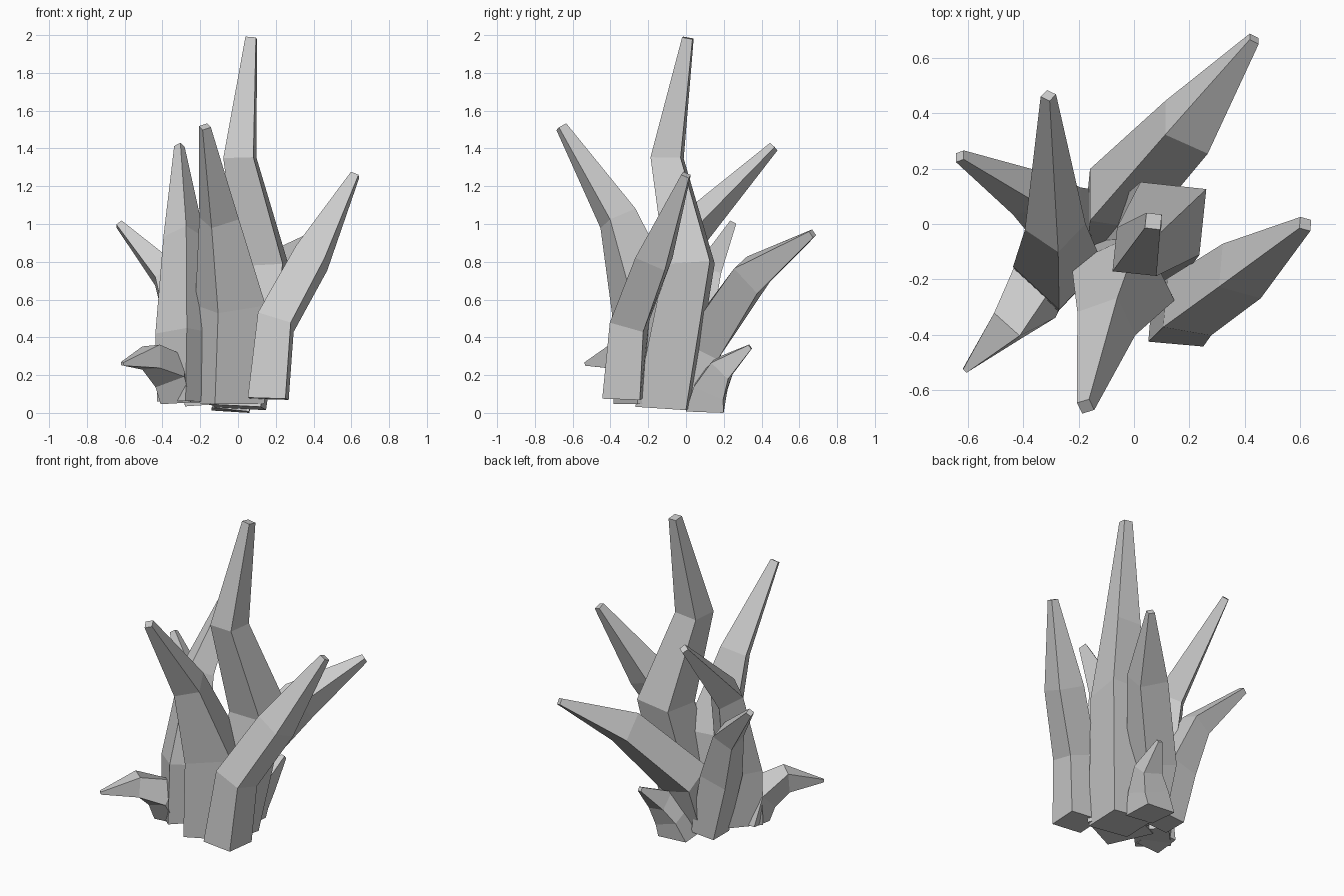
import bpy, bmesh
from math import cos, sin, radians
from mathutils import Vector


def spike(name, yaw, rings):
    """Bent four-sided shard; each ring is (x, y, z, half width)."""
    pts = [Vector(r[:3]) for r in rings]
    dirs = [(b - a).normalized() for a, b in zip(pts, pts[1:])]
    ref = Vector((cos(radians(yaw)), sin(radians(yaw)), 0))
    bm = bmesh.new()
    loops = []
    for i, (p, r) in enumerate(zip(pts, rings)):
        if i == 0:
            n = (dirs[0] + Vector((0, 0, 2))).normalized()
        elif i == len(dirs):
            n = dirs[-1]
        else:
            n = (dirs[i - 1] * 0.4 + dirs[i] * 0.6).normalized()
        u = (ref - n * n.dot(ref)).normalized()
        v = n.cross(u)
        h = r[3]
        loops.append([bm.verts.new(p + u * a * h + v * b * h)
                      for a, b in ((-1, -1), (1, -1), (1, 1), (-1, 1))])
    for lo, hi in zip(loops, loops[1:]):
        for k in range(4):
            m = (k + 1) % 4
            bm.faces.new((lo[k], lo[m], hi[m], hi[k]))
    bm.faces.new(loops[0][::-1])
    bm.faces.new(loops[-1])
    for v in bm.verts:
        v.co.z = max(v.co.z, 0)
    bmesh.ops.recalc_face_normals(bm, faces=bm.faces)
    me = bpy.data.meshes.new(name)
    bm.to_mesh(me)
    bm.free()
    bpy.context.collection.objects.link(bpy.data.objects.new(name, me))


# Tall shards
spike("centre_shard", -6, [(0.0, -0.12, 0.03, 0.135), (0.13, 0.02, 0.79, 0.12),
                           (0.01, -0.10, 1.35, 0.08), (0.07, 0.01, 1.985, 0.028)])
spike("front_shard", 26, [(-0.055, -0.19, 0.05, 0.145), (-0.04, -0.21, 0.57, 0.14),
                          (-0.10, -0.36, 1.03, 0.08), (-0.175, -0.66, 1.515, 0.024)])
spike("right_shard", -5, [(0.16, -0.335, 0.075, 0.10), (0.20, -0.30, 0.48, 0.092),
                          (0.39, -0.17, 0.82, 0.085), (0.62, 0.0, 1.26, 0.022)])
spike("back_left_shard", -44, [(-0.28, -0.17, 0.06, 0.105), (-0.275, -0.15, 0.42, 0.115),
                               (-0.285, -0.01, 0.93, 0.078), (-0.31, 0.465, 1.41, 0.02)])

# Leaning shards at the back and left
spike("back_right_shard", 0, [(-0.08, 0.0, 0.05, 0.09), (-0.06, 0.09, 0.36, 0.105),
                              (0.19, 0.35, 0.73, 0.09), (0.435, 0.67, 0.95, 0.019)])
spike("left_shard", 0, [(-0.20, 0.04, 0.04, 0.08), (-0.28, 0.04, 0.42, 0.09),
                        (-0.38, 0.11, 0.73, 0.068), (-0.63, 0.245, 1.0, 0.018)])

# Small shards near the ground
spike("front_left_small_shard", 0, [(-0.33, -0.19, 0.06, 0.08), (-0.36, -0.25, 0.22, 0.085),
                                    (-0.46, -0.37, 0.295, 0.062), (-0.612, -0.53, 0.26, 0.009)])
spike("back_small_shard", 0, [(-0.04, 0.10, 0.01, 0.10), (0.0, 0.13, 0.13, 0.085),
                              (0.05, 0.19, 0.235, 0.062), (0.09, 0.34, 0.35, 0.013)])
